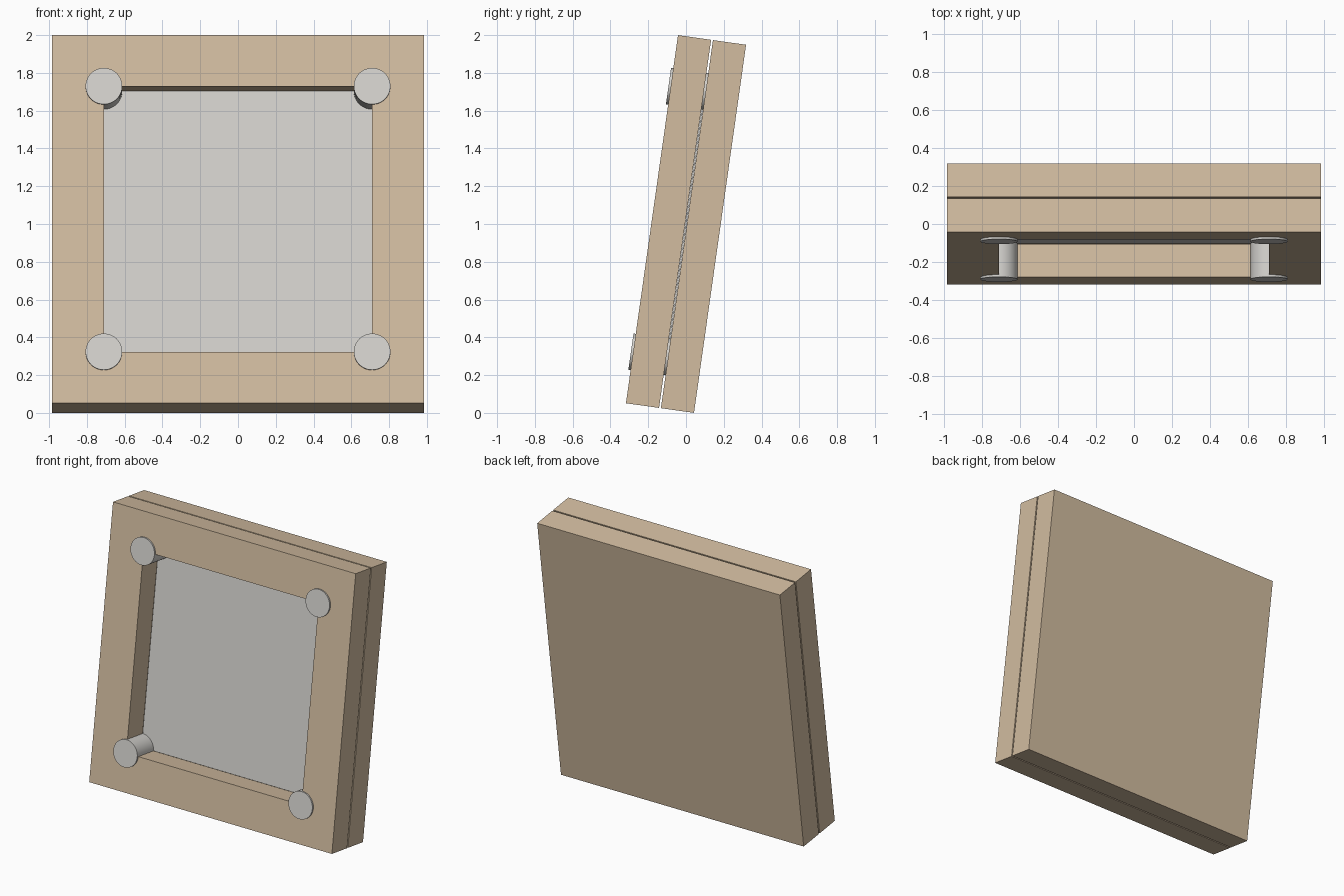
import bpy, bmesh, math
from mathutils import Matrix

if "Cube" in bpy.data.objects:
    bpy.data.objects.remove(bpy.data.objects["Cube"])

# Parts are built upright around the origin, then leaned back and lifted
LEAN = Matrix.Translation((0, 0, 1)) @ Matrix.Rotation(math.radians(-8.05), 4, 'X')
HALF, HOLE, FACE, GAP = 0.984, 0.71, 0.182, 0.005
PIN_RADIUS, PIN_FRONT = 0.097, -0.194


def material(name, color):
    m = bpy.data.materials.new(name)
    m.diffuse_color = (*color, 1)
    m.use_nodes = True
    m.node_tree.nodes["Principled BSDF"].inputs["Base Color"].default_value = m.diffuse_color
    return m


wood = material("light_wood", (0.645, 0.505, 0.352))
grey = material("pale_grey", (0.658, 0.645, 0.615))


def finish(name, bm, mat):
    bmesh.ops.recalc_face_normals(bm, faces=bm.faces)
    mesh = bpy.data.meshes.new(name)
    bm.to_mesh(mesh)
    bm.free()
    mesh.materials.append(mat)
    obj = bpy.data.objects.new(name, mesh)
    obj.matrix_world = LEAN
    bpy.context.collection.objects.link(obj)
    return obj


def slab(name, half, y0, y1, mat):
    bm = bmesh.new()
    bmesh.ops.create_cube(bm, size=1)
    bmesh.ops.scale(bm, vec=(2 * half, y1 - y0, 2 * half), verts=bm.verts)
    bmesh.ops.translate(bm, vec=(0, (y0 + y1) / 2, 0), verts=bm.verts)
    return finish(name, bm, mat)


# Front frame: square ring with a square opening
bm = bmesh.new()
corners = [(-1, -1), (1, -1), (1, 1), (-1, 1)]
loops = [[bm.verts.new((x * h, y, z * h)) for x, z in corners]
         for h, y in ((HALF, -FACE), (HALF, -GAP), (HOLE, -GAP), (HOLE, -FACE))]
for a, b in zip(loops, loops[1:] + loops[:1]):
    for i in range(4):
        j = (i + 1) % 4
        bm.faces.new((a[i], a[j], b[j], b[i]))
finish("front_frame", bm, wood)

# Solid back board and the thin panel held in the gap
slab("back_board", HALF, GAP, FACE, wood)
slab("inner_panel", HOLE, -0.004, 0.004, grey)

# Round pins through the corners of the opening
for x, z in corners:
    bm = bmesh.new()
    length = GAP - PIN_FRONT
    bmesh.ops.create_cone(bm, cap_ends=True, segments=48, radius1=PIN_RADIUS,
                          radius2=PIN_RADIUS, depth=length)
    bmesh.ops.rotate(bm, matrix=Matrix.Rotation(math.pi / 2, 3, 'X'), verts=bm.verts)
    bmesh.ops.translate(bm, vec=(x * HOLE, (GAP + PIN_FRONT) / 2, z * HOLE), verts=bm.verts)
    name = ("upper" if z > 0 else "lower") + ("_right" if x > 0 else "_left") + "_pin"
    pin = finish(name, bm, grey)
    bpy.ops.object.select_all(action='DESELECT')
    pin.select_set(True)
    bpy.context.view_layer.objects.active = pin
    bpy.ops.object.shade_smooth_by_angle(angle=math.radians(30))
